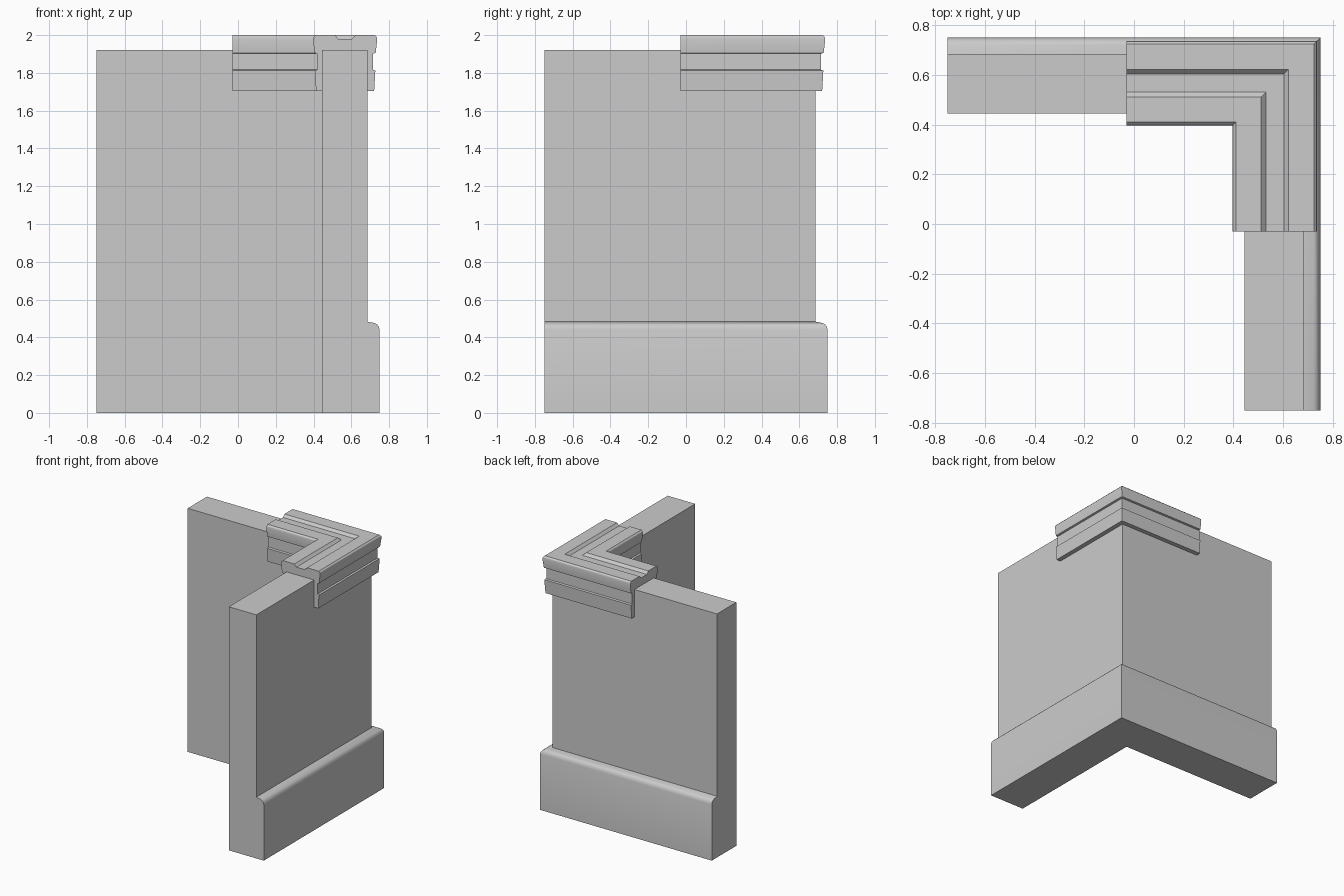
import bpy, bmesh, math

if "Cube" in bpy.data.objects:
    bpy.data.objects.remove(bpy.data.objects["Cube"])


def sweep_corner(name, profile, end):
    """Sweep a closed (offset, z) section round a mitred right-angle corner."""
    bm = bmesh.new()
    stations = [
        [bm.verts.new((d, end, z)) for d, z in profile],
        [bm.verts.new((d, d, z)) for d, z in profile],
        [bm.verts.new((end, d, z)) for d, z in profile],
    ]
    n = len(profile)
    for a, b in zip(stations, stations[1:]):
        for i in range(n):
            j = (i + 1) % n
            bm.faces.new((a[i], a[j], b[j], b[i]))
    bm.faces.new(stations[0])
    bm.faces.new(stations[-1][::-1])
    bmesh.ops.recalc_face_normals(bm, faces=bm.faces)
    mesh = bpy.data.meshes.new(name)
    bm.to_mesh(mesh)
    bm.free()
    obj = bpy.data.objects.new(name, mesh)
    bpy.context.collection.objects.link(obj)
    bpy.ops.object.select_all(action='DESELECT')
    obj.select_set(True)
    bpy.context.view_layer.objects.active = obj
    bpy.ops.object.shade_smooth_by_angle(angle=math.radians(30))
    return obj


INNER, OUTER, WALL_TOP = 0.445, 0.685, 1.92

# Corner wall with a rounded skirting ledge on the outside
sweep_corner("corner_wall", [
    (INNER, 0), (0.75, 0), (0.75, 0.44), (0.745, 0.457), (0.736, 0.469),
    (0.722, 0.476), (0.685, 0.483), (OUTER, WALL_TOP), (INNER, WALL_TOP),
], -0.75)

# Moulded coping straddling the wall top: half section mirrored about its centre
CENTRE = 0.567
half = [
    (OUTER, 1.705), (0.721, 1.705), (0.727, 1.812), (0.715, 1.817),
    (0.715, 1.902), (0.729, 1.906), (0.737, 1.978), (0.734, 1.99),
    (0.724, 2.0), (0.622, 2.0), (0.603, 1.98),
]
mirrored = [(2 * CENTRE - d, z) for d, z in reversed(half[1:])]
sweep_corner("coping", half + mirrored + [
    (INNER, 1.705), (INNER, WALL_TOP), (OUTER, WALL_TOP),
], -0.03)
